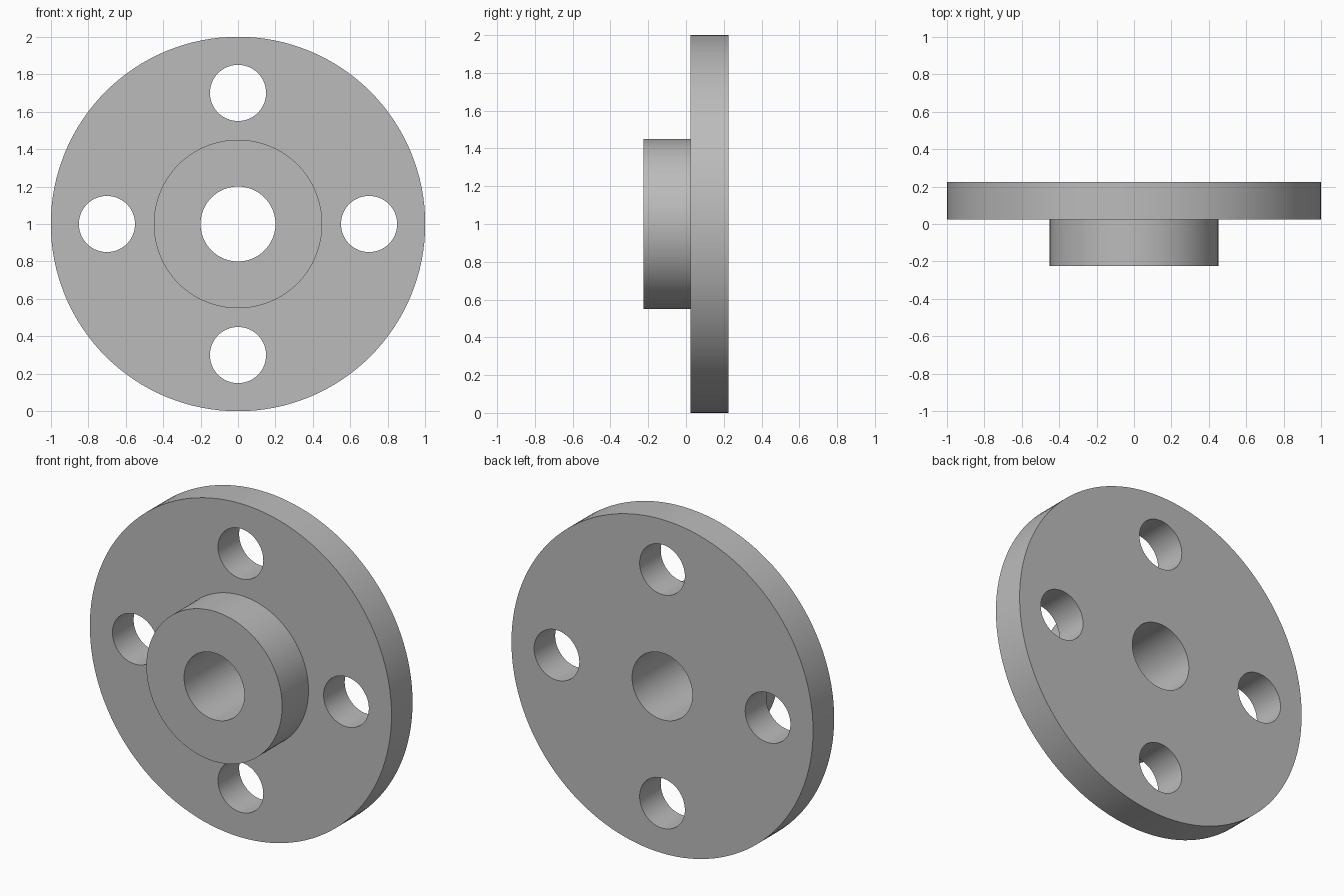
import bpy
from math import radians, sin, cos, pi

cube = bpy.data.objects.get("Cube")
if cube:
    bpy.data.objects.remove(cube, do_unlink=True)

CENTRE_Z = 1.0
FRONT, STEP, BACK = -0.225, 0.025, 0.225

steel = bpy.data.materials.new("plain grey metal")
steel.use_nodes = True
grey = (0.5, 0.5, 0.5, 1)
steel.diffuse_color = grey
steel.node_tree.nodes["Principled BSDF"].inputs["Base Color"].default_value = grey


def disc(name, radius, y0, y1, x=0.0, z=0.0, sides=128):
    """Cylinder along y, placed relative to the flange centre."""
    bpy.ops.mesh.primitive_cylinder_add(
        vertices=sides, radius=radius, depth=y1 - y0,
        location=(x, (y0 + y1) / 2, CENTRE_Z + z), rotation=(radians(90), 0, 0))
    ob = bpy.context.object
    ob.name = ob.data.name = name
    ob.data.materials.append(steel)
    return ob


def combine(target, tool, operation):
    """Apply a boolean and discard the tool."""
    tool.hide_render = True
    mod = target.modifiers.new(operation.lower(), "BOOLEAN")
    mod.operation = operation
    mod.solver = "EXACT"
    mod.object = tool
    bpy.context.view_layer.objects.active = target
    bpy.ops.object.modifier_apply(modifier=mod.name)
    bpy.data.objects.remove(tool, do_unlink=True)


# Round plate with the raised hub on its front
flange = disc("pipe_flange", 1.0, STEP, BACK)
combine(flange, disc("hub", 0.45, FRONT, STEP + 0.1), "UNION")

# Central bore through hub and plate
combine(flange, disc("bore_cutter", 0.2, FRONT - 0.1, BACK + 0.1), "DIFFERENCE")

# Four bolt holes around the hub
for i in range(4):
    a = i * pi / 2
    hole = disc("bolt_hole_cutter", 0.15, STEP - 0.1, BACK + 0.1,
                0.7 * cos(a), 0.7 * sin(a), 64)
    combine(flange, hole, "DIFFERENCE")

# Smooth round walls, crisp rims
bpy.ops.object.select_all(action="DESELECT")
flange.select_set(True)
bpy.context.view_layer.objects.active = flange
bpy.ops.object.shade_smooth_by_angle(angle=radians(30))
